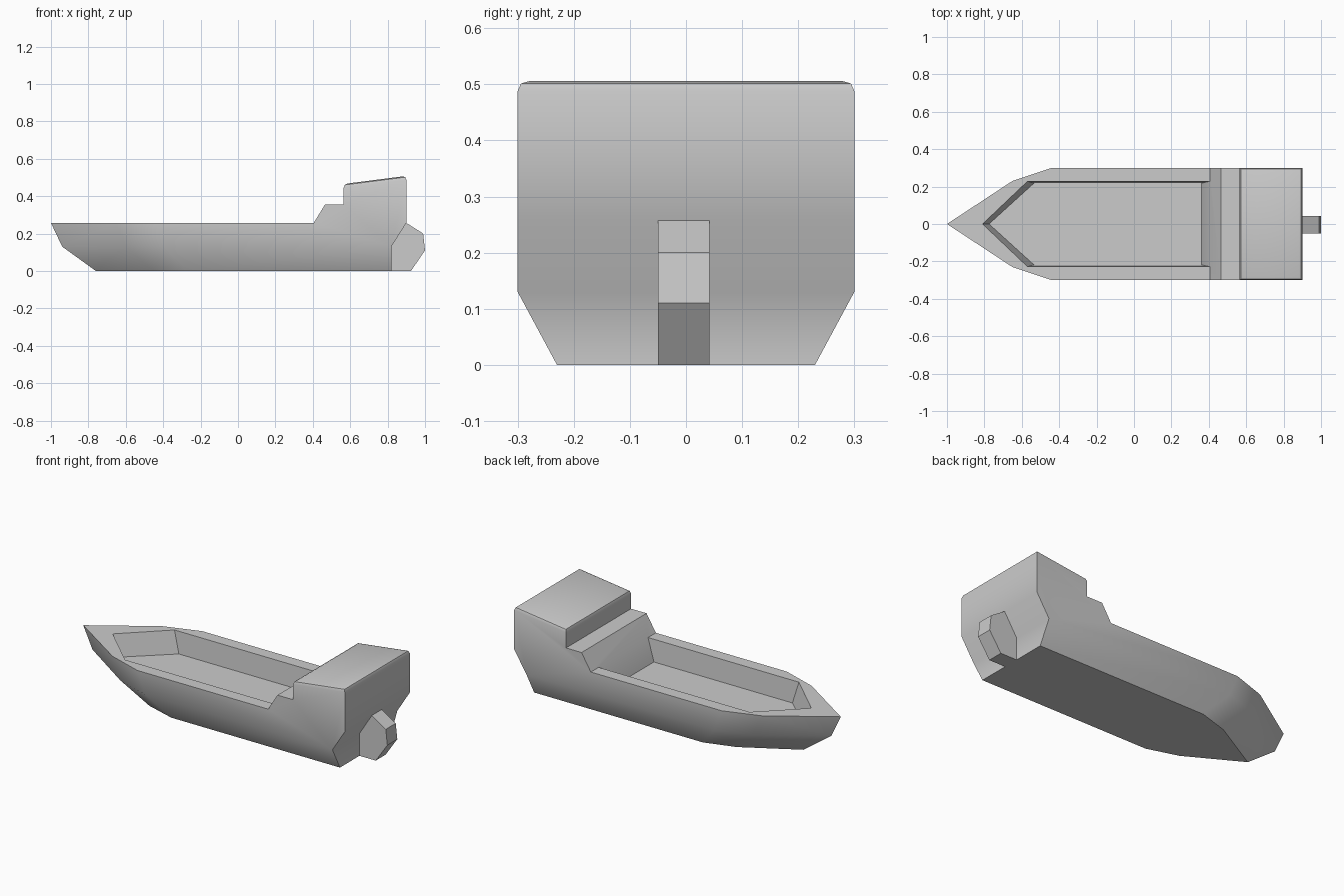
import bpy, bmesh, math

if "Cube" in bpy.data.objects:
    bpy.data.objects.remove(bpy.data.objects["Cube"])


def finish(name, bm):
    bmesh.ops.recalc_face_normals(bm, faces=bm.faces)
    mesh = bpy.data.meshes.new(name)
    bm.to_mesh(mesh)
    bm.free()
    obj = bpy.data.objects.new(name, mesh)
    bpy.context.collection.objects.link(obj)
    bpy.ops.object.select_all(action='DESELECT')
    obj.select_set(True)
    bpy.context.view_layer.objects.active = obj
    bpy.ops.object.shade_smooth_by_angle(angle=math.radians(35))
    return obj


# Half outlines at each level, from bow to stern: (x, y)
DECK, MID, FLOOR = 0.257, 0.13, 0.13
keel = [(-0.76, 0), (-0.45, 0.175), (-0.27, 0.23), (0.405, 0.23), (0.82, 0.23)]
chine = [(-0.94, 0), (-0.60, 0.23), (-0.39, 0.30), (0.405, 0.30), (0.82, 0.30)]
sheer = [(-1.0, 0), (-0.65, 0.23), (-0.44, 0.30), (0.405, 0.30), (0.90, 0.30)]
rim = [(-0.81, 0), (-0.57, 0.228), (-0.44, 0.228), (0.405, 0.228)]
well = [(-0.775, 0), (-0.535, 0.218), (-0.44, 0.218), (0.36, 0.218)]
levels = [(keel, 0), (chine, MID), (sheer, DECK), (rim, DECK), (well, FLOOR)]

# Wheelhouse side profile, from deck step over the roof to the stern: (x, z)
house = [(0.405, DECK), (0.465, 0.355), (0.565, 0.355), (0.565, 0.465), (0.90, 0.508),
         (0.90, DECK), (0.82, MID), (0.82, 0)]

bm = bmesh.new()


def face(points):
    bm.faces.new([bm.verts.new(p) for p in points])


# Hull strakes, side deck and well walls
rows = [[(x, y, z) for x, y in pts] for pts, z in levels]
for a, b in zip(rows, rows[1:]):
    for i in range(min(len(a), len(b)) - 1):
        face([a[i], a[i + 1], b[i + 1], b[i]])

# Flat bottom and well floor, closed to the centre line
for row in (rows[0], rows[-1]):
    x, y, z = row[-1]
    face(row + [(x, 0, z)])

# Well aft wall
face([rows[4][3], rows[3][3], (0.405, 0, DECK), (0.36, 0, FLOOR)])

# Wheelhouse side, then its front, roof and stern strips
face([(x, 0.30, z) for x, z in house[:6]])
for i, ((x0, z0), (x1, z1)) in enumerate(zip(house, house[1:])):
    y1 = 0.23 if i == 6 else 0.30
    strip = [(x0, 0.30, z0), (x1, y1, z1), (x1, 0, z1), (x0, 0, z0)]
    if i == 0:
        strip.append(rows[3][3])
    face(strip)

# Weld, mirror to the other side and clean flat seams
bmesh.ops.remove_doubles(bm, verts=bm.verts, dist=1e-4)
bmesh.ops.mirror(bm, geom=bm.verts[:] + bm.edges[:] + bm.faces[:], axis='Y', merge_dist=1e-4)
bmesh.ops.remove_doubles(bm, verts=bm.verts, dist=1e-4)
bmesh.ops.recalc_face_normals(bm, faces=bm.faces)
bmesh.ops.dissolve_limit(bm, angle_limit=0.01, verts=bm.verts, edges=bm.edges)

# Softened roof edges
roof = [e for e in bm.edges if all(v.co.z > 0.44 for v in e.verts)]
bmesh.ops.bevel(bm, geom=roof, offset=0.02, segments=2, profile=0.5, affect='EDGES')
finish("hull_and_wheelhouse", bm)

# Rudder plate at the stern
rudder = bmesh.new()
profile = [(0.82, 0), (0.925, 0), (1.0, 0.11), (0.99, 0.20), (0.90, DECK), (0.82, MID)]
plate = rudder.faces.new([rudder.verts.new((x, -0.05, z)) for x, z in profile])
side = bmesh.ops.extrude_face_region(rudder, geom=[plate], use_keep_orig=True)
new_verts = [g for g in side["geom"] if isinstance(g, bmesh.types.BMVert)]
bmesh.ops.translate(rudder, verts=new_verts, vec=(0, 0.092, 0))
finish("rudder", rudder)
